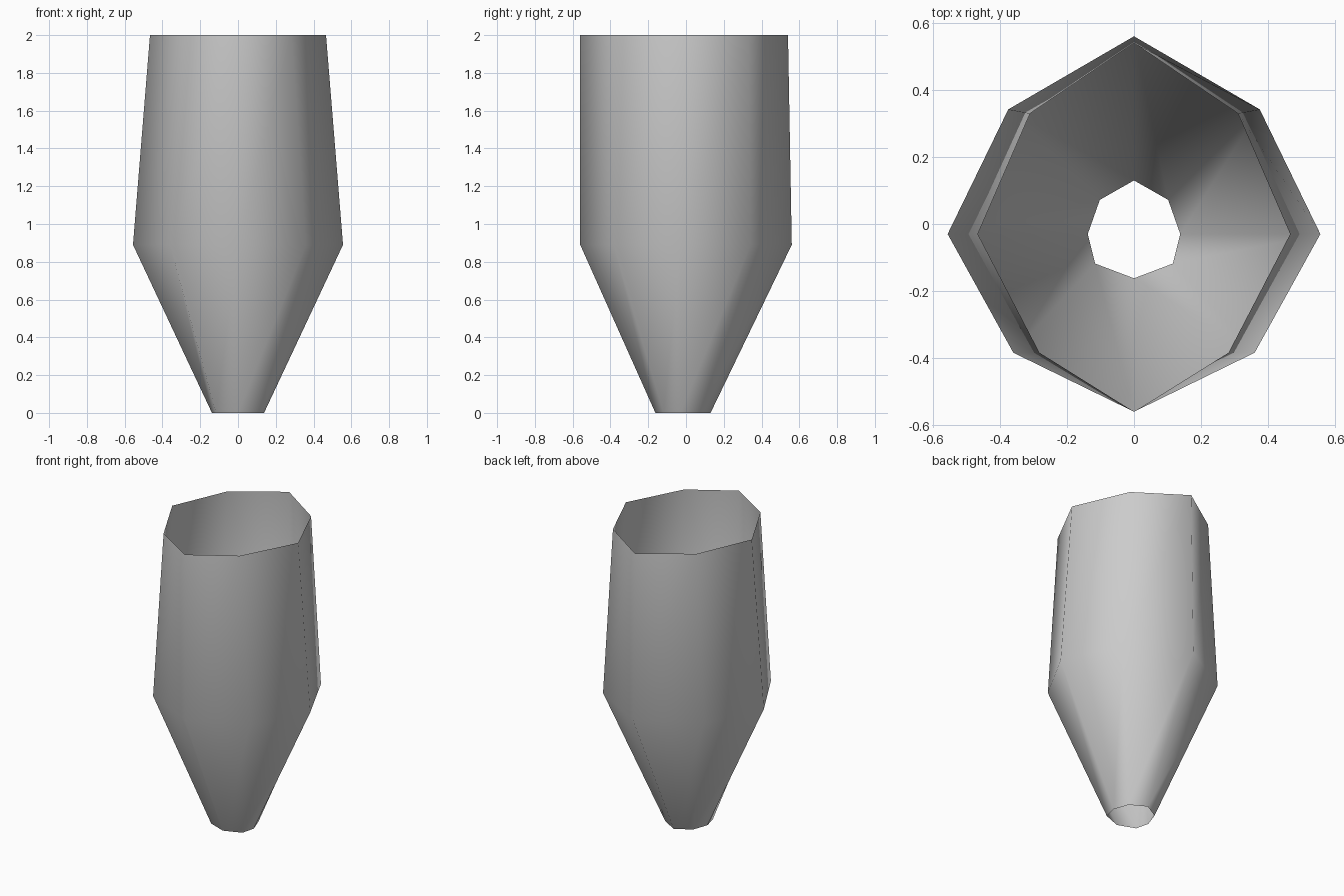
import bpy

cube = bpy.data.objects.get("Cube")
if cube:
    bpy.data.objects.remove(cube, do_unlink=True)

# Plain grey material
grey = bpy.data.materials.new("grey")
grey.use_nodes = True
colour = (0.6, 0.6, 0.6, 1)
grey.diffuse_color = colour
grey.node_tree.nodes["Principled BSDF"].inputs["Base Color"].default_value = colour

# Right half of each eight-sided ring, from back to front: height, then (x, y) points
rings = [
    (0.0, [(0, 0.13), (0.102, 0.072), (0.138, -0.03), (0.116, -0.118), (0, -0.162)]),
    (0.89, [(0, 0.56), (0.375, 0.342), (0.556, -0.03), (0.36, -0.384), (0, -0.56)]),
    (2.0, [(0, 0.54), (0.31, 0.33), (0.466, -0.03), (0.282, -0.384), (0, -0.56)]),
]


def full_ring(z, half):
    """Mirror the half ring across x and run counter-clockwise from the front."""
    right = half[::-1]
    left = [(-x, y) for x, y in half[1:-1]]
    return [(x, y, z) for x, y in right + left]


# Open shell lofted through the rings
verts = [v for z, half in rings for v in full_ring(z, half)]
sides = len(verts) // len(rings)
faces = []
for r in range(len(rings) - 1):
    for i in range(sides):
        a, b = r * sides + i, r * sides + (i + 1) % sides
        faces.append((a, b, b + sides, a + sides))

mesh = bpy.data.meshes.new("tapered_shell")
mesh.from_pydata(verts, [], faces)
mesh.materials.append(grey)
mesh.shade_smooth()
shell = bpy.data.objects.new("tapered_shell", mesh)
bpy.context.collection.objects.link(shell)
